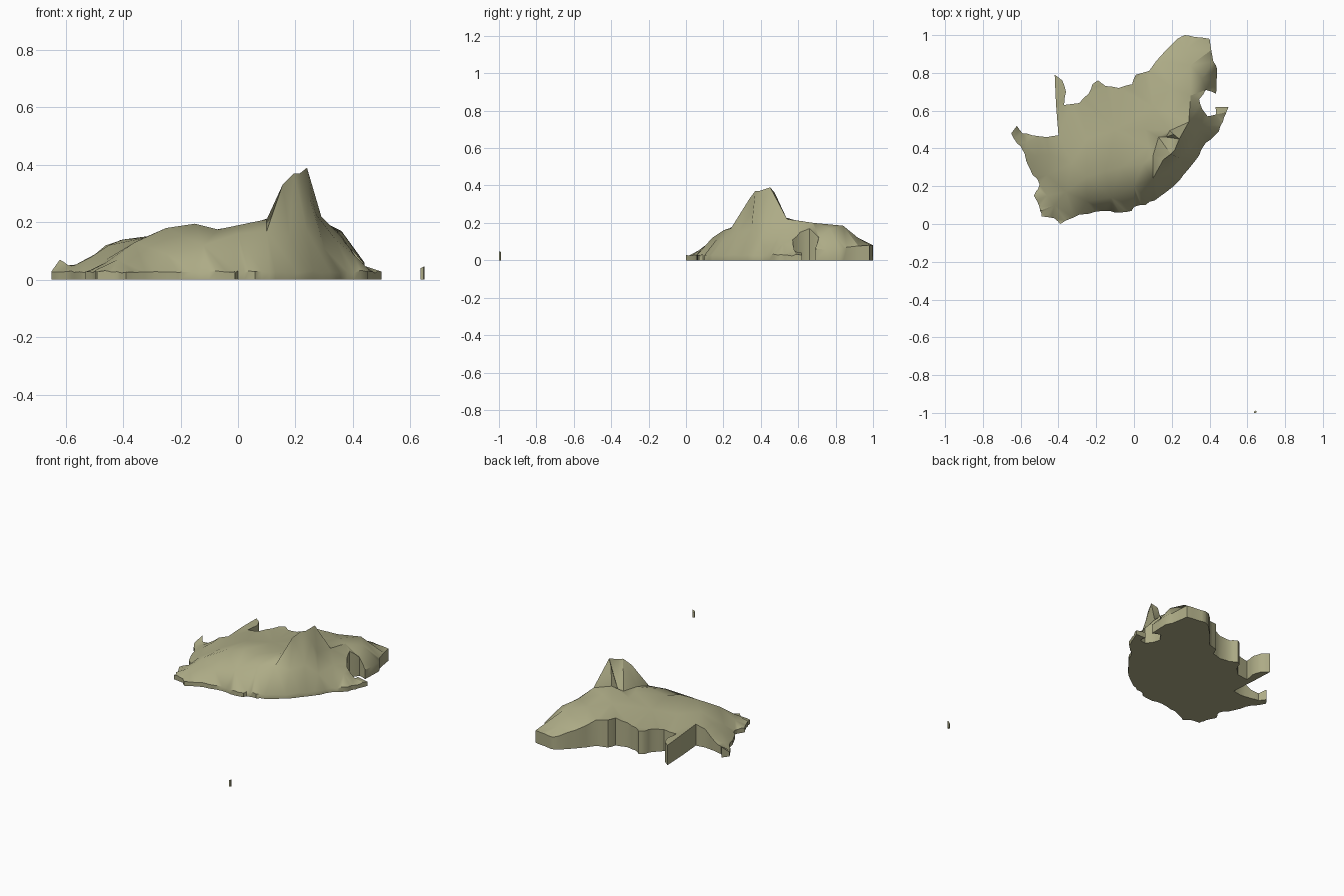
import bpy
import bmesh
import random
from mathutils import Vector
from mathutils.geometry import delaunay_2d_cdt

random.seed(4)
if "Cube" in bpy.data.objects:
    bpy.data.objects.remove(bpy.data.objects["Cube"], do_unlink=True)

COAST_HEIGHT = .028

# Sea coast, from the north-west corner round the south to the east (x, y)
coast = [(-.65, .48), (-.6, .41), (-.55, .29), (-.5, .21), (-.53, .15), (-.5, .09),
         (-.49, .04), (-.42, .03), (-.39, 0), (-.29, .05), (-.16, .07), (-.1, .06),
         (-.01, .07), (0, .09), (.06, .1), (.13, .14), (.24, .23), (.32, .33),
         (.38, .43), (.45, .49), (.47, .54), (.5, .62)]

# Land border, from the east round the north to the west (x, y, z)
border = [(.43, .62, .04), (.435, .58, .05), (.39, .57, .11), (.36, .61, .15),
          (.345, .66, .17), (.38, .71, .12), (.435, .69, .06), (.44, .82, .06),
          (.42, .86, .07), (.4, .98, .08), (.32, .99, .08), (.27, 1, .08), (.23, .98, .09),
          (.16, .91, .12), (.08, .81, .17), (.01, .79, .18), (-.01, .74, .18),
          (-.08, .72, .16), (-.15, .73, .15), (-.19, .76, .15), (-.22, .74, .15),
          (-.24, .69, .15), (-.29, .64, .14), (-.37, .63, .13), (-.36, .7, .13),
          (-.38, .76, .13), (-.42, .79, .13), (-.4, .47, .14), (-.46, .46, .12),
          (-.54, .47, .06), (-.59, .48, .05), (-.62, .52, .07)]

# Rim of the enclosed gap, with the highest peaks on its eastern side
gap = [(.08, .41, .2), (.13, .46, .21), (.17, .46, .21), (.19, .495, .24), (.21, .475, .36),
       (.24, .45, .39), (.245, .41, .3), (.215, .39, .37), (.195, .37, .37),
       (.185, .355, .26), (.155, .34, .33), (.1, .36, .21)]

# Inland heights
inland = [(-.57, .43, .05), (-.51, .36, .08), (-.45, .37, .12), (-.46, .26, .07),
          (-.46, .15, .06), (-.42, .1, .07), (-.36, .17, .13), (-.33, .32, .145),
          (-.25, .25, .18), (-.15, .28, .195), (-.07, .3, .175), (-.25, .45, .16),
          (-.1, .5, .17), (-.25, .12, .09), (-.12, .14, .12), (.0, .2, .16),
          (.1, .24, .17), (.05, .32, .2), (.06, .5, .2), (.1, .62, .2), (.2, .58, .215),
          (.2, .72, .19), (.3, .84, .185), (.3, .68, .2), (.36, .77, .17), (.27, .92, .12),
          (.29, .54, .22), (.34, .5, .14), (.4, .52, .09), (.27, .43, .23),
          (.24, .35, .17), (.18, .28, .15), (.3, .4, .11)]


def roughen(points, wobble, steps=3, closed=False):
    """Split each stretch of a line and push the new points about a little."""
    points = [Vector(p) for p in points]
    ends = points[1:] + (points[:1] if closed else [])
    result = []
    for a, b in zip(points, ends):
        result.append(a)
        for i in range(1, steps):
            shift = [random.uniform(-wobble, wobble) for _ in range(3)]
            result.append(a.lerp(b, i / steps) + Vector(shift))
    return result if closed else result + points[-1:]


def ring_edges(start, count):
    return [(start + i, start + (i + 1) % count) for i in range(count)]


def finish(name, bm, material):
    bmesh.ops.recalc_face_normals(bm, faces=bm.faces)
    mesh = bpy.data.meshes.new(name)
    bm.to_mesh(mesh)
    bm.free()
    mesh.materials.append(material)
    obj = bpy.data.objects.new(name, mesh)
    bpy.context.collection.objects.link(obj)
    return obj


def raise_land(name, rings, loose, material):
    """Triangulate the ground inside the rings and close it with walls and a floor."""
    points, edges = [], []
    for ring in rings:
        edges += ring_edges(len(points), len(ring))
        points += ring
    points += [Vector(p) for p in loose]
    flat, _, faces, origin, _, _ = delaunay_2d_cdt(
        [p.xy for p in points], edges, [], 4, 1e-5)
    bm = bmesh.new()
    floor = [bm.verts.new((v.x, v.y, 0)) for v in flat]
    for face in faces:
        bm.faces.new([floor[i] for i in face])
    top = []
    for v, source in zip(flat, origin):
        height = points[source[0]].z if source else COAST_HEIGHT
        top.append(bm.verts.new((v.x, v.y, height)))
    for face in faces:
        bm.faces.new([top[i] for i in face])
    # Walls along every open edge of the floor
    index = {v: i for i, v in enumerate(floor)}
    rim = [e for e in bm.edges if e.is_boundary and e.verts[0] in index]
    for edge in rim:
        a, b = (index[v] for v in edge.verts)
        bm.faces.new((floor[a], floor[b], top[b], top[a]))
    return finish(name, bm, material)


# Single earthy colour
earth = bpy.data.materials.new("olive_earth")
earth.use_nodes = True
colour = (.42, .41, .24, 1)
earth.diffuse_color = colour
earth.node_tree.nodes["Principled BSDF"].inputs["Base Color"].default_value = colour

# Mainland
shore = roughen([(x, y, COAST_HEIGHT) for x, y in coast], .005)
frontier = roughen(border, .003, steps=2)
mainland = raise_land("mainland_relief", [shore + frontier, [Vector(p) for p in gap]],
                      inland, earth)

# Tiny far island
islet = [Vector(p) for p in [(.636, -1, .04), (.646, -1, .045), (.65, -.993, .048),
                             (.645, -.988, .04), (.635, -.992, .035)]]
island = raise_land("small_island", [islet], [], earth)

for obj in (mainland, island):
    bpy.ops.object.select_all(action="DESELECT")
    obj.select_set(True)
    bpy.context.view_layer.objects.active = obj
    bpy.ops.object.shade_smooth_by_angle(angle=.7)
